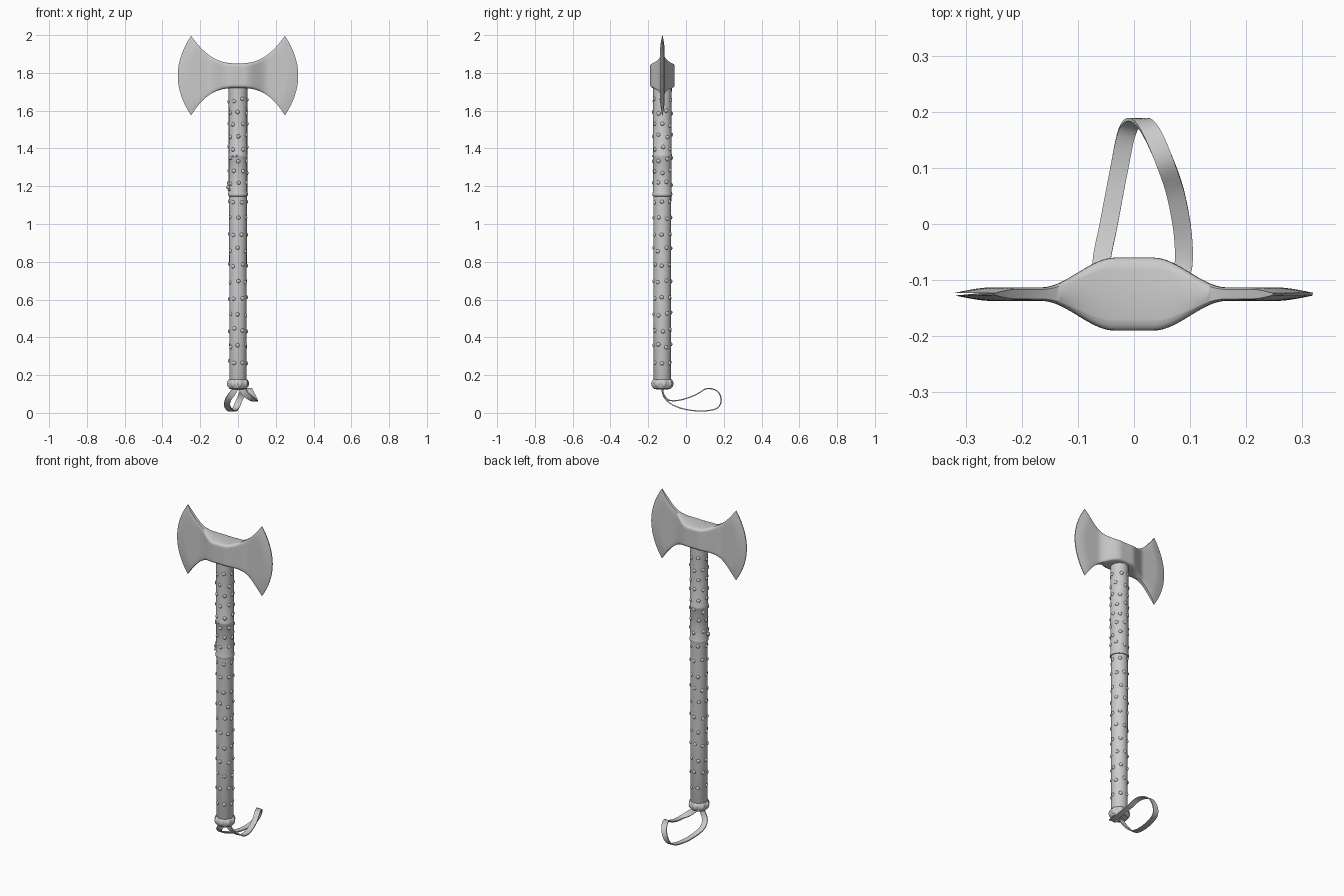
import bpy, bmesh, math, random
from mathutils import Vector, Matrix

if "Cube" in bpy.data.objects:
    bpy.data.objects.remove(bpy.data.objects["Cube"])

random.seed(4)
CY = -0.125  # depth of the axe axis


def finish(name, bm, angle=40):
    bmesh.ops.recalc_face_normals(bm, faces=bm.faces)
    me = bpy.data.meshes.new(name)
    bm.to_mesh(me)
    bm.free()
    ob = bpy.data.objects.new(name, me)
    bpy.context.collection.objects.link(ob)
    bpy.ops.object.select_all(action='DESELECT')
    ob.select_set(True)
    bpy.context.view_layer.objects.active = ob
    bpy.ops.object.shade_smooth_by_angle(angle=math.radians(angle))
    return ob


def loft(name, rings, angle=40):
    """Skin a list of closed rings and cap both ends."""
    bm = bmesh.new()
    vs = [[bm.verts.new(p) for p in r] for r in rings]
    n = len(rings[0])
    for a, b in zip(vs, vs[1:]):
        for i in range(n):
            j = (i + 1) % n
            bm.faces.new((a[i], a[j], b[j], b[i]))
    bm.faces.new(vs[0])
    bm.faces.new(vs[-1])
    return finish(name, bm, angle)


def lathe(name, profile, n=40):
    return loft(name, [[(r * math.cos(2 * math.pi * i / n), CY + r * math.sin(2 * math.pi * i / n), z)
                        for i in range(n)] for r, z in profile])


def blobs(name, items):
    """Many squashed spheres sitting around the shaft: (radius, angle, z, size xyz)."""
    bm = bmesh.new()
    for r, a, z, s in items:
        m = (Matrix.Translation((r * math.cos(a), CY + r * math.sin(a), z))
             @ Matrix.Rotation(a, 4, 'Z') @ Matrix.Diagonal((*s, 1)))
        bmesh.ops.create_icosphere(bm, subdivisions=2, radius=1, matrix=m)
    return finish(name, bm, 80)


def spline(pts, steps):
    """Smooth path through the points."""
    p = [Vector(q) for q in pts]
    p = [2 * p[0] - p[1]] + p + [2 * p[-1] - p[-2]]
    out = []
    for a, b, c, d in zip(p, p[1:], p[2:], p[3:]):
        for k in range(steps):
            t = k / steps
            out.append(0.5 * (2 * b + (c - a) * t + (2 * a - 5 * b + 4 * c - d) * t * t
                              + (3 * b - a - 3 * c + d) * t ** 3))
    return out + [p[-2]]


# Double-bitted head: columns swept from one cutting edge to the other
def smooth(a, b, x):
    t = min(1, max(0, (x - a) / (b - a)))
    return t * t * (3 - 2 * t)


def head_ring(s, rows=22):
    u = abs(s)
    top, bottom = 1.85 + 0.147 * u ** 2.5, 1.72 - 0.145 * u ** 2.8
    front, back = [], []
    for k in range(rows + 1):
        v = math.sin(math.pi * (k / rows - 0.5))
        x = 0.248 * s + math.copysign(0.071 * u ** 3 * (1 - v * v), s)
        z = (top + bottom) / 2 + v * (top - bottom) / 2
        h = 0.012 + 0.053 * (1 - smooth(0.035, 0.165, abs(x)))
        h *= 1 - 0.8 * max(0, (u - 0.86) / 0.14) ** 1.5
        h *= 1 - 0.3 * abs(v) ** 16
        front.append((x, CY - h, z))
        back.append((x, CY + h, z))
    return front + back[::-1]


loft("axe_head", [head_ring(i / 36) for i in range(-36, 37)], 50)

# Shaft, and the slightly thicker wrapped upper sleeve with its rolled lip
lathe("shaft", [(0.04, 0.135), (0.046, 0.15), (0.046, 0.6), (0.047, 1.17)])
lathe("upper_sleeve", [(0.045, 1.146), (0.051, 1.148), (0.053, 1.155), (0.052, 1.163),
                       (0.049, 1.172), (0.049, 1.352), (0.051, 1.356), (0.051, 1.366),
                       (0.049, 1.371), (0.049, 1.6), (0.05, 1.78)])

# Studs in staggered rows
studs = []
rows = [(0.27 + 0.085 * i, 0.045) for i in range(11)] + [(1.215 + 0.063 * i, 0.048) for i in range(8)]
for row, (z, r) in enumerate(rows):
    for k in range(6):
        a = (k + 0.5 * (row % 2)) * math.pi / 3 + random.uniform(-0.1, 0.1)
        studs.append((r, a, z + random.uniform(-0.01, 0.01), (0.008, 0.011, 0.011)))
blobs("studs", studs)

# Small lacing knot on the sleeve
blobs("lacing_knot", [(0.054, 3.35, 1.195, (0.010, 0.012, 0.010)),
                      (0.052, 3.55, 1.18, (0.008, 0.014, 0.006)),
                      (0.052, 3.30, 1.215, (0.006, 0.006, 0.014)),
                      (0.051, 4.4, 1.36, (0.006, 0.014, 0.006))])

# Knobbly pommel ring
lathe("pommel", [(0.028, 0.124), (0.045, 0.128), (0.053, 0.14), (0.055, 0.157), (0.051, 0.172), (0.04, 0.182)])
blobs("pommel_knobs", [(0.043, k * math.pi / 4 + 0.2, 0.155, (0.017, 0.019, 0.024)) for k in range(8)])

# Flat wrist strap looping out behind
path = spline([(0.01, -0.125, 0.14), (0.04, -0.118, 0.10), (0.083, -0.09, 0.068), (0.088, -0.03, 0.068),
               (0.075, 0.05, 0.095), (0.055, 0.11, 0.128), (0.03, 0.165, 0.115), (0.008, 0.186, 0.07),
               (-0.012, 0.165, 0.025), (-0.028, 0.09, 0.01), (-0.045, 0, 0.018), (-0.058, -0.07, 0.042),
               (-0.05, -0.11, 0.075), (-0.025, -0.125, 0.11), (-0.01, -0.125, 0.14)], 6)
strap = []
for i, p in enumerate(path):
    t = (path[min(i + 1, len(path) - 1)] - path[max(i - 1, 0)]).normalized()
    w = Vector((1, 0, 0))
    w = (w - t * w.dot(t)).normalized()
    n = t.cross(w)
    strap.append([p + w * a * 0.016 + n * b * 0.003 for a, b in ((-1, -1), (1, -1), (1, 1), (-1, 1))])
loft("wrist_strap", strap)
